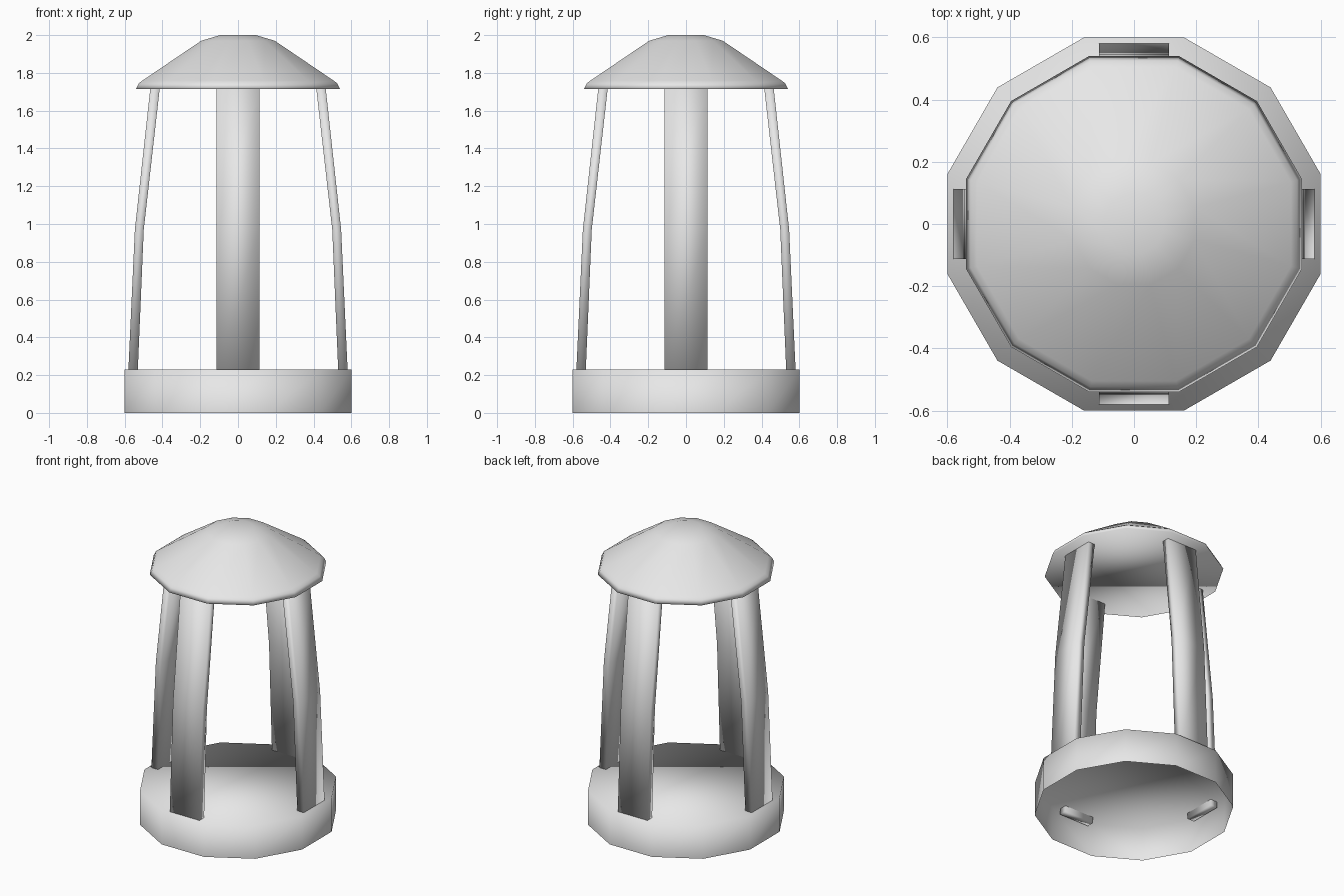
import bpy, bmesh, math

cube = bpy.data.objects.get("Cube")
if cube:
    bpy.data.objects.remove(cube, do_unlink=True)

SIDES = 12
FLAT = math.cos(math.pi / SIDES)

grey = bpy.data.materials.new("light_grey")
grey.use_nodes = True
grey.diffuse_color = (0.8, 0.8, 0.8, 1)
grey.node_tree.nodes["Principled BSDF"].inputs["Base Color"].default_value = (0.8, 0.8, 0.8, 1)


def skin(name, rings, cap_start, cap_end):
    """Join rings of points into a smooth shell with optional end caps."""
    bm = bmesh.new()
    loops = [[bm.verts.new(p) for p in ring] for ring in rings]
    for low, high in zip(loops, loops[1:]):
        for i in range(len(low)):
            j = (i + 1) % len(low)
            bm.faces.new((low[i], low[j], high[j], high[i]))
    if cap_start:
        bm.faces.new(loops[0][::-1])
    if cap_end:
        bm.faces.new(loops[-1])
    for face in bm.faces:
        face.smooth = True
    mesh = bpy.data.meshes.new(name)
    bm.to_mesh(mesh)
    bm.free()
    mesh.materials.append(grey)
    obj = bpy.data.objects.new(name, mesh)
    bpy.context.collection.objects.link(obj)
    return obj


def polygon(apothem, z):
    r = apothem / FLAT
    angles = [2 * math.pi * (i + 0.5) / SIDES for i in range(SIDES)]
    return [(r * math.cos(a), r * math.sin(a), z) for a in angles]


# Hollow base, open underneath
skin("base", [polygon(0.6, 0), polygon(0.6, 0.23)], False, True)

# Roof with a thin lip and a flattened crown
roof = [(0.54, 1.715), (0.525, 1.745), (0.505, 1.76), (0.195, 1.97), (0.095, 2.0)]
skin("roof", [polygon(r, z) for r, z in roof], True, True)

# Four bent posts: each section is (outer distance, thickness, height)
W = 0.113
sections = [(0.582, 0.05, 0.19), (0.546, 0.047, 0.97), (0.463, 0.05, 1.73)]
for n, side in enumerate(("left", "back", "right", "front")):
    rings = [[(d - t, -W, z), (d, -W, z), (d, W, z), (d - t, W, z)] for d, t, z in sections]
    post = skin(side + "_post", rings, True, True)
    post.rotation_euler.z = n * math.pi / 2
